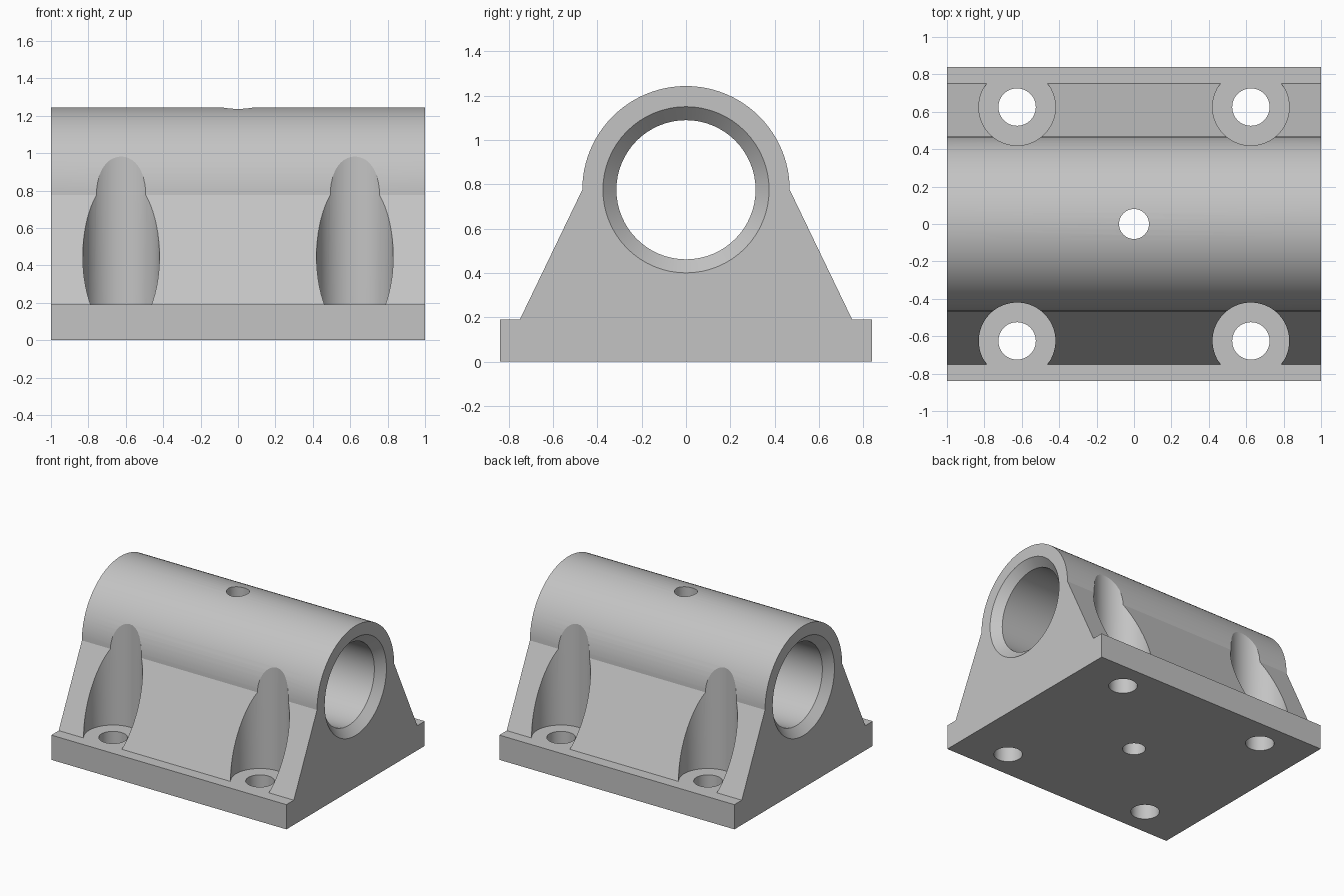
import bpy, bmesh, math
from mathutils import Matrix

cube = bpy.data.objects.get("Cube")
if cube:
    bpy.data.objects.remove(cube, do_unlink=True)

AXIS_Z, ARC_R, BORE_R, MOUTH_R = 0.776, 0.468, 0.314, 0.375
BASE_TOP, CHAMFER, HALF = 0.19, 0.06, 1.0

grey = bpy.data.materials.new("light_grey")
grey.use_nodes = True
grey.diffuse_color = (0.55, 0.55, 0.55, 1)
grey.node_tree.nodes["Principled BSDF"].inputs["Base Color"].default_value = (0.55, 0.55, 0.55, 1)


def finish(name, bm):
    bmesh.ops.recalc_face_normals(bm, faces=bm.faces)
    mesh = bpy.data.meshes.new(name)
    bm.to_mesh(mesh)
    bm.free()
    mesh.materials.append(grey)
    obj = bpy.data.objects.new(name, mesh)
    bpy.context.collection.objects.link(obj)
    return obj


def cylinder(name, x, y, radius, low, high, sides=64):
    bm = bmesh.new()
    bmesh.ops.create_cone(bm, cap_ends=True, segments=sides, radius1=radius,
                          radius2=radius, depth=high - low,
                          matrix=Matrix.Translation((x, y, (low + high) / 2)))
    return finish(name, bm)


def cut(target, cutter):
    mod = target.modifiers.new("cut", "BOOLEAN")
    mod.operation, mod.solver, mod.object = "DIFFERENCE", "EXACT", cutter
    bpy.context.view_layer.objects.active = target
    bpy.ops.object.modifier_apply(modifier=mod.name)
    bpy.data.objects.remove(cutter, do_unlink=True)


# Housing: end profile with foot, sloping flank and round top, extruded along x
right = [(0.84, 0), (0.84, BASE_TOP), (0.75, BASE_TOP)]
arc = [(ARC_R * math.cos(math.pi * i / 48), AXIS_Z + ARC_R * math.sin(math.pi * i / 48))
       for i in range(49)]
profile = right + arc + [(-y, z) for y, z in reversed(right)]
bm = bmesh.new()
end = bm.faces.new([bm.verts.new((-HALF, y, z)) for y, z in profile])
sweep = bmesh.ops.extrude_face_region(bm, geom=[end])
bmesh.ops.translate(bm, vec=(2 * HALF, 0, 0),
                    verts=[v for v in sweep["geom"] if isinstance(v, bmesh.types.BMVert)])
if end.is_valid is False or len([f for f in bm.faces if len(f.verts) > 4]) < 2:
    bm.faces.new([v for v in bm.verts if v.co.x < 0])
housing = finish("bearing_housing", bm)

# Shaft bore with chamfered mouths, lathed around the x axis
slope = (MOUTH_R - BORE_R) / CHAMFER
extra = 0.05
lathe = [(-HALF - extra, MOUTH_R + slope * extra), (-HALF + CHAMFER, BORE_R),
         (HALF - CHAMFER, BORE_R), (HALF + extra, MOUTH_R + slope * extra)]
bm = bmesh.new()
rings = [[bm.verts.new((x, r * math.cos(math.tau * i / 64), AXIS_Z + r * math.sin(math.tau * i / 64)))
          for i in range(64)] for x, r in lathe]
for a, b in zip(rings, rings[1:]):
    for i in range(64):
        j = (i + 1) % 64
        bm.faces.new((a[i], a[j], b[j], b[i]))
bm.faces.new(rings[0])
bm.faces.new(rings[-1])
cut(housing, finish("bore_cutter", bm))

# Bolt pockets in the flanks and bolt holes through the foot
for x in (-0.625, 0.625):
    for y in (-0.625, 0.625):
        cut(housing, cylinder("pocket_cutter", x, y, 0.205, BASE_TOP, 1.5))
        cut(housing, cylinder("bolt_hole_cutter", x, y, 0.1, -0.1, 0.5, 48))

# Oil hole from the crown down through the underside
cut(housing, cylinder("oil_hole_cutter", 0, 0, 0.08, -0.1, 1.5, 48))

# Smooth curved walls, crisp edges
bpy.ops.object.select_all(action="DESELECT")
housing.select_set(True)
bpy.context.view_layer.objects.active = housing
bpy.ops.object.shade_smooth_by_angle(angle=math.radians(20))
